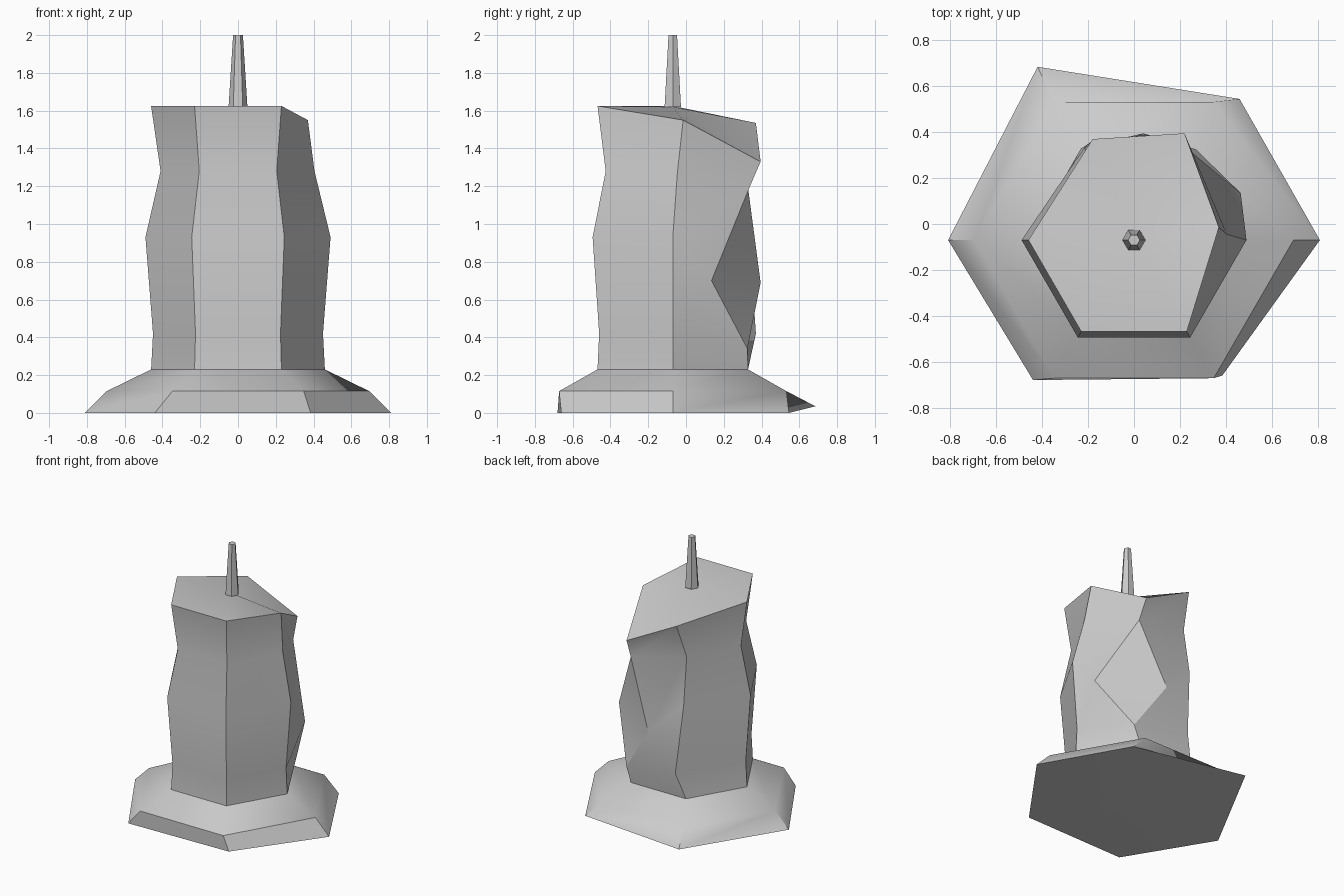
import bpy, bmesh
from math import cos, sin, pi

if "Cube" in bpy.data.objects:
    bpy.data.objects.remove(bpy.data.objects["Cube"])

CY = -0.07   # axis of the tower in y


def hexring(r, z, moved={}):
    """Hexagon ring with one doubled corner (slots 1 and 2 = back right).
    Slots: 0 right, 1/2 back right, 3 back left, 4 left, 5 front left, 6 front right."""
    pts = []
    for slot, k in enumerate((0, 1, 1, 2, 3, 4, 5)):
        a = k * pi / 3
        pts.append(moved.get(slot, (r * cos(a), CY + r * sin(a), z)))
    return pts


def loft(name, rings, bottom=None, top=None):
    """Skin the rings from bottom to top and close the ends with fans."""
    bm = bmesh.new()
    loops = [[bm.verts.new(p) for p in ring] for ring in rings]
    n = len(rings[0])
    for lo, hi in zip(loops, loops[1:]):
        for i in range(n):
            j = (i + 1) % n
            bm.faces.new((lo[i], lo[j], hi[j], hi[i]))
    if bottom is not None:
        c = bm.verts.new((0, CY, bottom))
        for i in range(n):
            bm.faces.new((loops[0][(i + 1) % n], loops[0][i], c))
    if top is not None:
        c = bm.verts.new((0, CY, top))
        for i in range(n):
            bm.faces.new((loops[-1][i], loops[-1][(i + 1) % n], c))
    bmesh.ops.remove_doubles(bm, verts=bm.verts[:], dist=0.0005)
    me = bpy.data.meshes.new(name)
    bm.to_mesh(me)
    bm.free()
    ob = bpy.data.objects.new(name, me)
    bpy.context.collection.objects.link(ob)
    bpy.ops.object.select_all(action='DESELECT')
    ob.select_set(True)
    bpy.context.view_layer.objects.active = ob
    bpy.ops.object.shade_smooth_by_angle(angle=pi / 6)
    return ob


def back_right(p, q=None):
    return {1: p, 2: q or p}


# flared foot with uneven ground corners
foot = hexring(0.81, 0, {**back_right((0.46, 0.545, 0)), 3: (-0.42, 0.685, 0.035),
                         5: (-0.44, -0.68, 0), 6: (0.385, -0.66, 0)})
loft("foot", [foot, hexring(0.695, 0.115), hexring(0.46, 0.23)], bottom=0)

# dented hexagonal tower; the back right corner is split at mid height
loft("tower", [
    hexring(0.46, 0.23),
    hexring(0.45, 0.42, {**back_right((0.27, 0.325, 0.34)), 3: (-0.17, 0.37, 0.42)}),
    hexring(0.49, 0.93, {**back_right((0.465, 0.135, 0.70), (0.04, 0.395, 0.69)),
                         3: (-0.215, 0.335, 0.93)}),
    hexring(0.41, 1.28, {0: (0.405, -0.045, 1.28), **back_right((0.23, 0.33, 1.18))}),
    hexring(0.46, 1.625, {0: (0.37, -0.015, 1.55), **back_right((0.22, 0.395, 1.33)),
                          3: (-0.18, 0.37, 1.535)}),
], top=1.62)

# thin spire
loft("spire", [hexring(0.05, 1.62), hexring(0.026, 2.0)], bottom=1.62, top=2.0)
